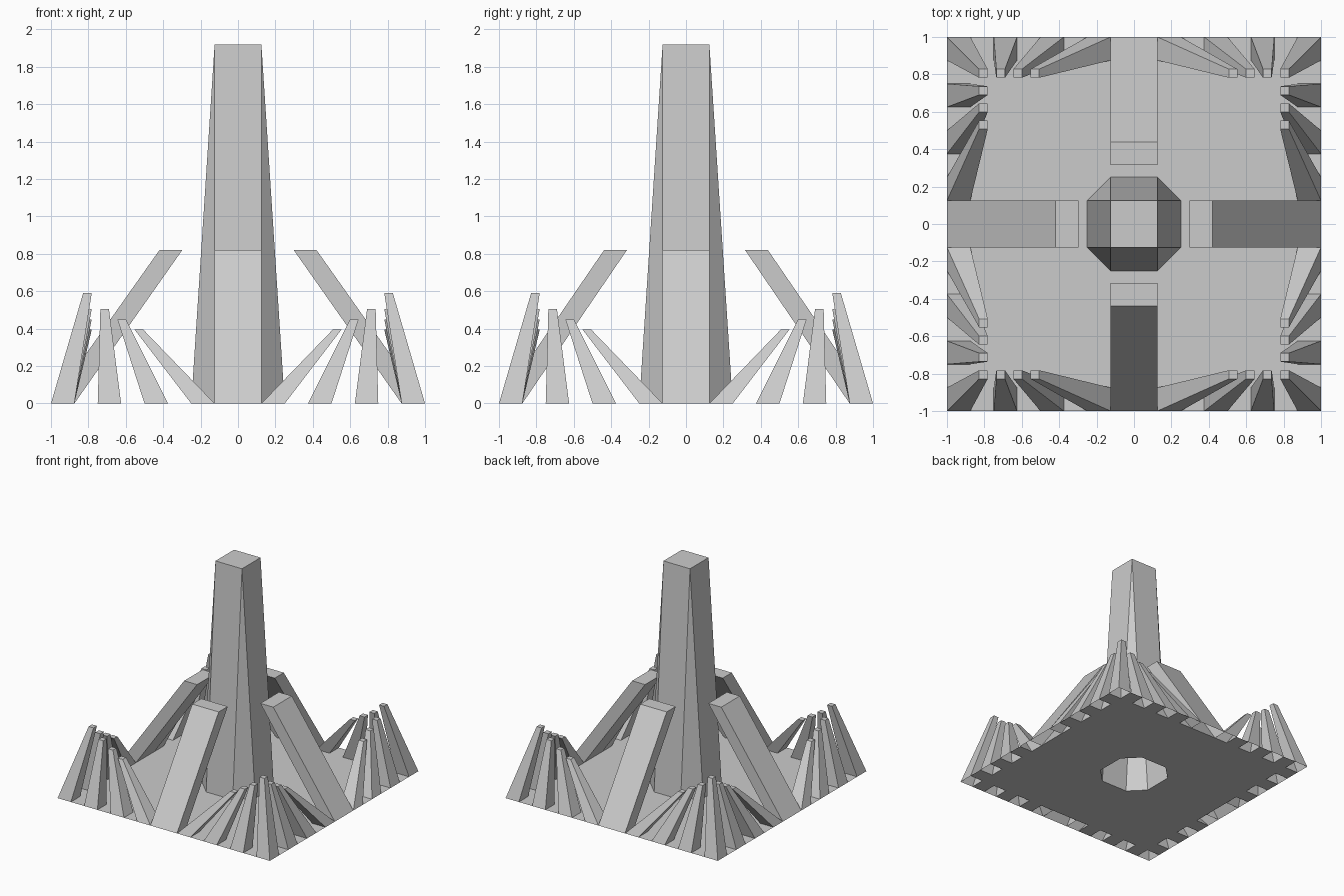
import bpy, bmesh

if "Cube" in bpy.data.objects:
    bpy.data.objects.remove(bpy.data.objects["Cube"])

CELL = 0.125


def finish(bm, name):
    mesh = bpy.data.meshes.new(name)
    bm.to_mesh(mesh)
    bm.free()
    obj = bpy.data.objects.new(name, mesh)
    bpy.context.collection.objects.link(obj)
    return obj


def rect(x0, x1, y0, y1, z):
    x0, x1 = sorted((x0, x1))
    y0, y1 = sorted((y0, y1))
    return [(x0, y0, z), (x1, y0, z), (x1, y1, z), (x0, y1, z)]


def loft(name, base, top):
    """Open-bottomed prism between two counter-clockwise rectangles."""
    bm = bmesh.new()
    b = [bm.verts.new(p) for p in base]
    t = [bm.verts.new(p) for p in top]
    for i in range(4):
        k = (i + 1) % 4
        bm.faces.new((b[i], b[k], t[k], t[i]))
    bm.faces.new(t)
    return finish(bm, name)


# Base plate: gridded sheet, open under every raised part
bm = bmesh.new()
bmesh.ops.create_grid(bm, x_segments=16, y_segments=16, size=1)
raised = {0, 2, 4, 6, 7, 8, 9, 11, 13, 15}
holes = []
for f in bm.faces:
    c = f.calc_center_median()
    i, j = int((c.x + 1) / CELL), int((c.y + 1) / CELL)
    rim = (i in (0, 15) and j in raised) or (j in (0, 15) and i in raised)
    if rim or (6 <= i <= 9 and 6 <= j <= 9):
        holes.append(f)
bmesh.ops.delete(bm, geom=holes, context='FACES')
# flat corner triangles at the foot of the tower
for sx in (-1, 1):
    for sy in (-1, 1):
        pts = [(0.25 * sx, 0.25 * sy, 0), (0.125 * sx, 0.25 * sy, 0), (0.25 * sx, 0.125 * sy, 0)]
        if sx * sy < 0:
            pts.reverse()
        bm.faces.new([bm.verts.new(p) for p in pts])
bmesh.ops.remove_doubles(bm, verts=bm.verts, dist=0.001)
finish(bm, "base_plate")

# Tower: eight-sided foot tapering to a square top
bm = bmesh.new()
a, w, h = 0.125, 0.25, 1.92
foot = [bm.verts.new((x, y, 0)) for x, y in
        ((-a, -w), (a, -w), (w, -a), (w, a), (a, w), (-a, w), (-w, a), (-w, -a))]
top = [bm.verts.new(p) for p in rect(-a, a, -a, a, h)]
for i in range(4):
    k = (i + 1) % 4
    bm.faces.new((foot[2 * i], foot[2 * i + 1], top[k], top[i]))
    bm.faces.new((foot[2 * i + 1], foot[(2 * i + 2) % 8], top[k]))
bm.faces.new(top)
finish(bm, "tower")

# Four broad leaning buttresses
for s, sx, sy in ((-1, "left", "front"), (1, "right", "back")):
    loft(f"buttress_{sx}", rect(s, 0.875 * s, -a, a, 0),
         rect(0.42 * s, 0.298 * s, -a, a, 0.82))
    loft(f"buttress_{sy}", rect(-a, a, s, 0.875 * s, 0),
         rect(-a, a, 0.438 * s, 0.316 * s, 0.82))

# Spike clusters: (base start, top centre, height) along each edge from a corner
SPIKES = [(1.0, 0.805, 0.59), (0.75, 0.713, 0.505), (0.5, 0.622, 0.45), (0.25, 0.53, 0.395)]
R = 0.023
for sx in (-1, 1):
    for sy in (-1, 1):
        for n, (s, c, z) in enumerate(SPIKES):
            e = s - CELL
            loft("spike_x", rect(s * sx, e * sx, sy, 0.875 * sy, 0),
                 rect((c - R) * sx, (c + R) * sx, (0.805 - R) * sy, (0.805 + R) * sy, z))
            if n:
                loft("spike_y", rect(sx, 0.875 * sx, s * sy, e * sy, 0),
                     rect((0.805 - R) * sx, (0.805 + R) * sx, (c - R) * sy, (c + R) * sy, z))
